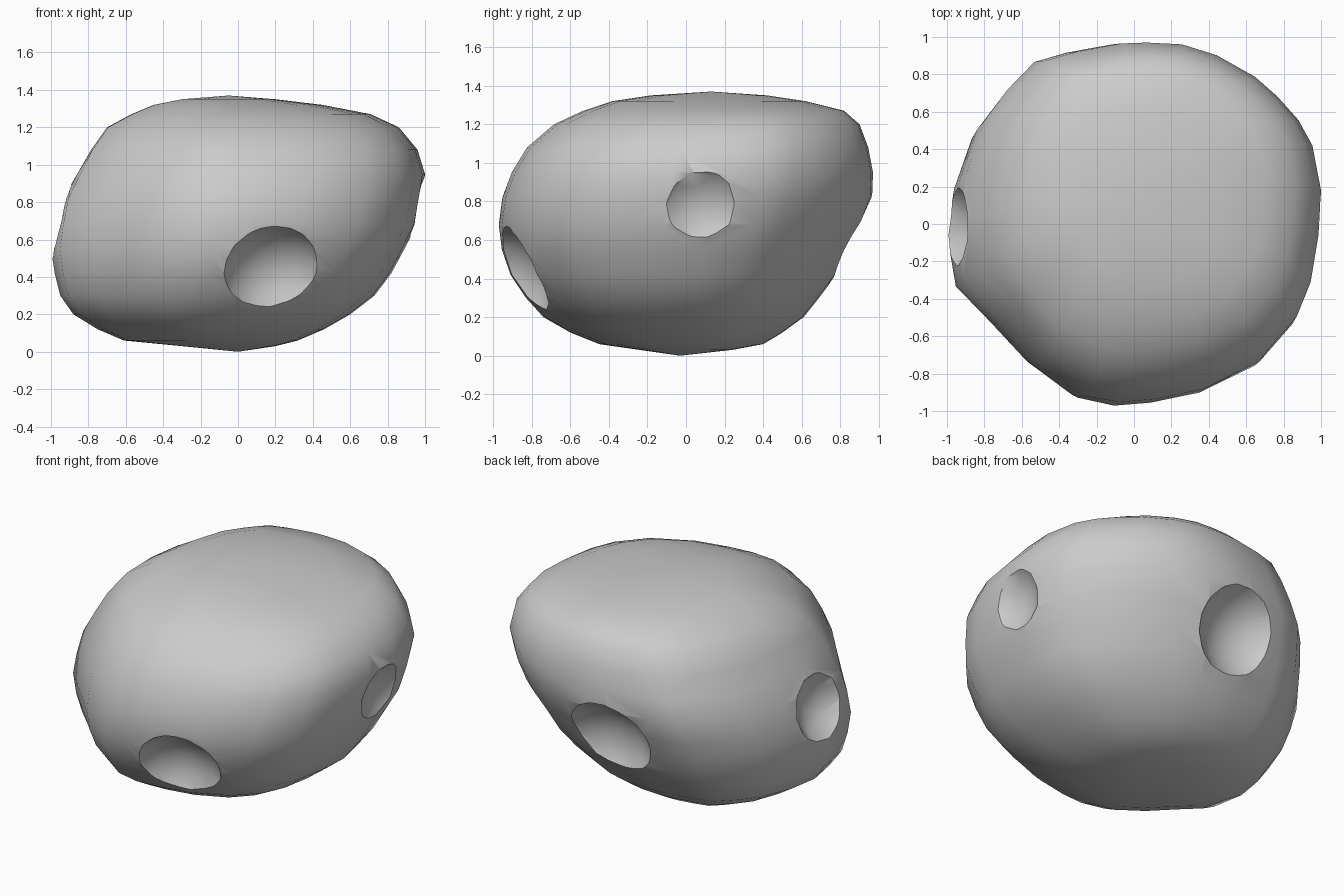
import bpy, bmesh
from mathutils import Vector

if "Cube" in bpy.data.objects:
    bpy.data.objects.remove(bpy.data.objects["Cube"])

# plan outline of the rock, stretched to fit each height below
OUTLINE = [(0, .97), (-.15, .965), (-.4, .92), (-.58, .87), (-.73, .72), (-.86, .55), (-.96, .26),
           (-1, 0), (-.95, -.3), (-.75, -.51), (-.55, -.73), (-.3, -.92), (-.1, -.97), (.1, -.955),
           (.37, -.9), (.68, -.75), (.86, -.55), (.94, -.36), (.985, -.1), (1, .15),
           (.95, .4), (.87, .54), (.75, .67), (.62, .78), (.4, .9), (.2, .96)]

# height, left, right, front, back
LEVELS = [(.03, -.3, .2, -.24, .24), (.06, -.61, .32, -.45, .4), (.12, -.75, .46, -.6, .5),
          (.2, -.88, .6, -.74, .61), (.3, -.95, .73, -.83, .69), (.42, -.98, .82, -.91, .78),
          (.55, -1, .89, -.955, .845), (.68, -.975, .955, -.97, .91), (.82, -.935, .98, -.95, .965),
          (.95, -.86, 1, -.9, .97), (1.08, -.785, .96, -.82, .945), (1.2, -.7, .86, -.68, .9),
          (1.27, -.57, .71, -.53, .82), (1.32, -.45, .45, -.38, .62), (1.35, -.3, .2, -.18, .42)]

# rock body: stacked outlines closed by a point at each end
bm = bmesh.new()
rings = []
for z, l, r, f, b in LEVELS:
    ring = []
    for x, y in OUTLINE:
        # the flattened front left corner fills out towards the top
        k = 1
        if x < 0 and y < 0:
            k += .55 * (x * y) ** 2 * min(1, max(0, (z - .6) / .45))
        ring.append(bm.verts.new(((l + r) / 2 + k * x * (r - l) / 2,
                                  (f + b) / 2 + k * y / .97 * (b - f) / 2, z)))
    rings.append(ring)
n = len(OUTLINE)
for lo, hi in zip(rings, rings[1:]):
    for i in range(n):
        j = (i + 1) % n
        bm.faces.new((lo[i], lo[j], hi[j], hi[i]))
for ring, tip in ((rings[0], (0, -.03, 0)), (rings[-1], (-.05, .13, 1.37))):
    v = bm.verts.new(tip)
    for i in range(n):
        bm.faces.new((ring[i], ring[(i + 1) % n], v))
bmesh.ops.recalc_face_normals(bm, faces=bm.faces)
mesh = bpy.data.meshes.new("rock")
bm.to_mesh(mesh)
bm.free()
rock = bpy.data.objects.new("rock", mesh)
bpy.context.collection.objects.link(rock)


def crater(point, normal, opening, depth):
    """Scoop a round bowl out of the rock."""
    radius = (opening ** 2 + depth ** 2) / (2 * depth)
    d = Vector(normal).normalized()
    bpy.ops.mesh.primitive_ico_sphere_add(subdivisions=3 if radius > .3 else 2, radius=radius,
                                          location=Vector(point) + d * (radius - depth))
    cutter = bpy.context.object
    cutter.rotation_euler = d.to_track_quat('Z', 'Y').to_euler()
    cutter.hide_render = True
    bpy.context.view_layer.objects.active = rock
    mod = rock.modifiers.new("crater", 'BOOLEAN')
    mod.operation = 'DIFFERENCE'
    mod.solver = 'EXACT'
    mod.object = cutter
    bpy.ops.object.modifier_apply(modifier=mod.name)
    bpy.data.objects.remove(cutter)


# craters: front, right, left, back
crater((.19, -.865, .415), (.2, -1, -.35), .28, .16)
crater((.965, .08, .79), (1, 0, -.25), .19, .06)
crater((-.95, -.01, .7), (-1, 0, .25), .23, .12)
crater((-.06, .88, .61), (-.05, 1, -.5), .29, .15)

# smooth surface with crisp crater rims
bpy.ops.object.select_all(action='DESELECT')
rock.select_set(True)
bpy.context.view_layer.objects.active = rock
bpy.ops.object.shade_smooth_by_angle(angle=.6)
